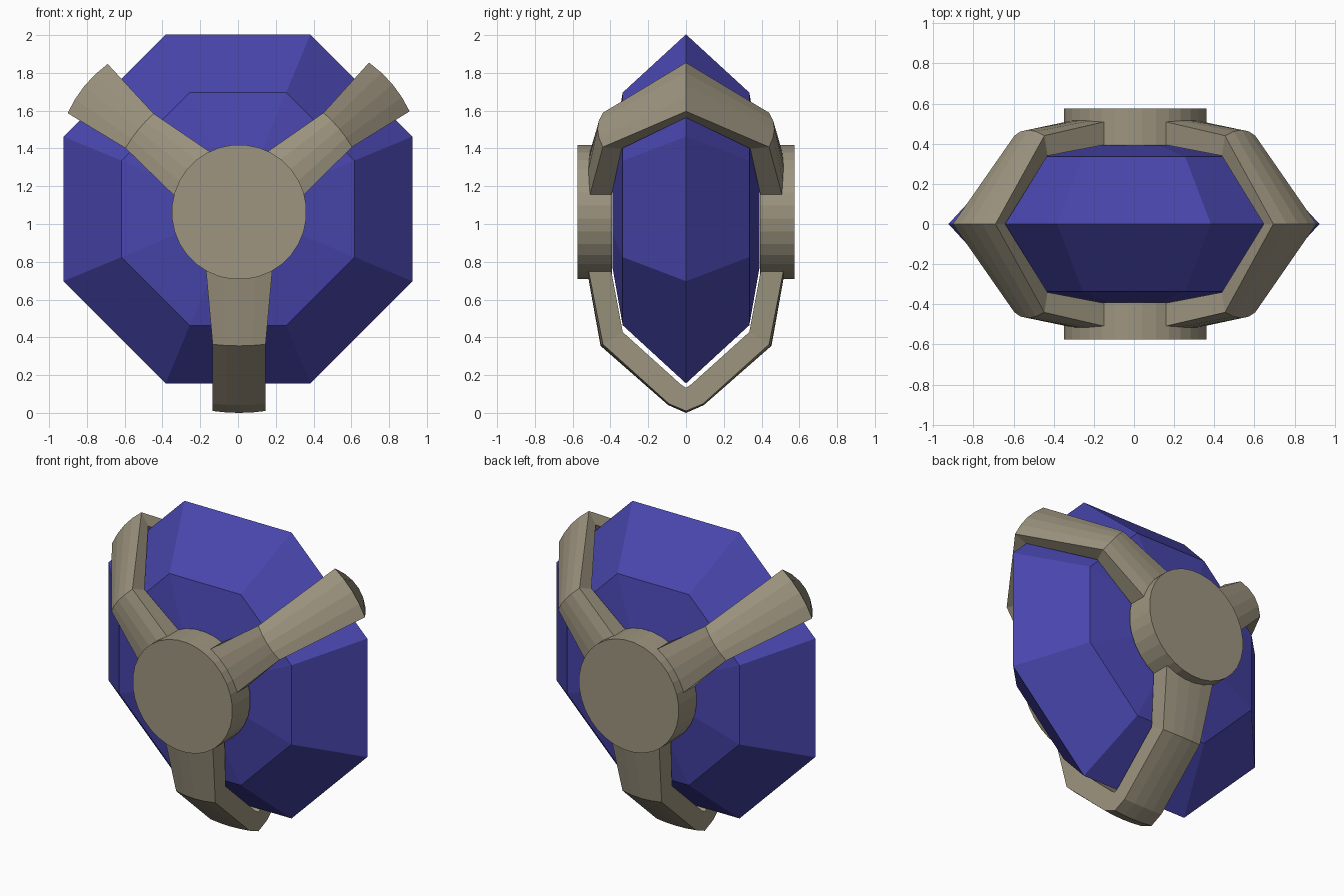
import bpy, bmesh, math
from mathutils import Vector

cube = bpy.data.objects.get("Cube")
if cube:
    bpy.data.objects.remove(cube, do_unlink=True)


def material(name, colour):
    m = bpy.data.materials.new(name)
    m.use_nodes = True
    m.diffuse_color = (*colour, 1)
    m.node_tree.nodes["Principled BSDF"].inputs["Base Color"].default_value = (*colour, 1)
    return m


stone = material("warm grey stone", (0.34, 0.30, 0.215))
blue = material("deep blue", (0.066, 0.061, 0.42))


def loft(name, rings, mat):
    """Skin a list of equal-length point rings and cap both ends."""
    bm = bmesh.new()
    loops = [[bm.verts.new(p) for p in ring] for ring in rings]
    n = len(loops[0])
    for a, b in zip(loops, loops[1:]):
        for i in range(n):
            j = (i + 1) % n
            bm.faces.new((a[i], a[j], b[j], b[i]))
    bm.faces.new(loops[0])
    bm.faces.new(loops[-1])
    bmesh.ops.recalc_face_normals(bm, faces=bm.faces)
    mesh = bpy.data.meshes.new(name)
    bm.to_mesh(mesh)
    bm.free()
    mesh.materials.append(mat)
    obj = bpy.data.objects.new(name, mesh)
    bpy.context.collection.objects.link(obj)
    return obj


def polygon(sides, radius, y, cx, cz):
    step = math.tau / sides
    return [(cx + radius * math.cos((i + 0.5) * step), y,
             cz + radius * math.sin((i + 0.5) * step)) for i in range(sides)]


# Octagonal gem: wide girdle, stepped facets front and back
half = [(0.33, 0.39), (0.667, 0.335), (1.0, 0)]
steps = [(r, -y) for r, y in half] + half[1::-1]
loft("gem", [polygon(8, r, y, 0, 1.08) for r, y in steps], blue)

# Round bosses on the front and back
CX, CZ = 0.006, 1.063
for name, side in (("front_boss", -1), ("back_boss", 1)):
    loft(name, [polygon(32, 0.357, side * y, CX, CZ) for y in (0.392, 0.575)], stone)


def strap(name, angle, stations):
    """Band around the gem; a station is inner r,y / outer r,y / inner and outer half width / crown."""
    radial = Vector((math.cos(angle), 0, math.sin(angle)))
    across = Vector((-math.sin(angle), 0, math.cos(angle)))
    depth = Vector((0, 1, 0))
    origin = Vector((CX, 0, CZ))
    path = [(s, -1) for s in stations] + [(s, 1) for s in stations[-2::-1]]
    rings = []
    for (ri, yi, ro, yo, wi, wo, crown), side in path:
        inner = origin + radial * ri + depth * yi * side
        outer = origin + radial * ro + depth * yo * side
        out = (outer - inner).normalized()
        ring = [inner - across * wi]
        for t in (-1, -0.5, 0, 0.5, 1):
            ring.append(outer + across * wo * t + out * crown * (1 - t * t))
        ring.append(inner + across * wi)
        rings.append(ring)
    loft(name, rings, stone)


# Upper straps flare towards a sharp ridge at the rim
upper = [(0.315, 0.395, 0.315, 0.51, 0.15, 0.15, 0.012),
         (0.645, 0.34, 0.68, 0.44, 0.10, 0.118, 0.03),
         (0.95, 0, 1.035, 0, 0.14, 0.168, 0.022)]
# The lower strap keeps an even width and has a blunt foot
lower = [(0.315, 0.395, 0.315, 0.515, 0.175, 0.175, 0.008),
         (0.635, 0.335, 0.70, 0.44, 0.14, 0.14, 0.015),
         (0.91, 0.03, 1.015, 0.09, 0.14, 0.14, 0.008),
         (0.93, 0, 1.053, 0, 0.14, 0.14, 0.01)]
strap("upper_left_strap", math.radians(39.8), upper)
strap("upper_right_strap", math.radians(140.8), upper)
strap("lower_strap", math.radians(270), lower)
